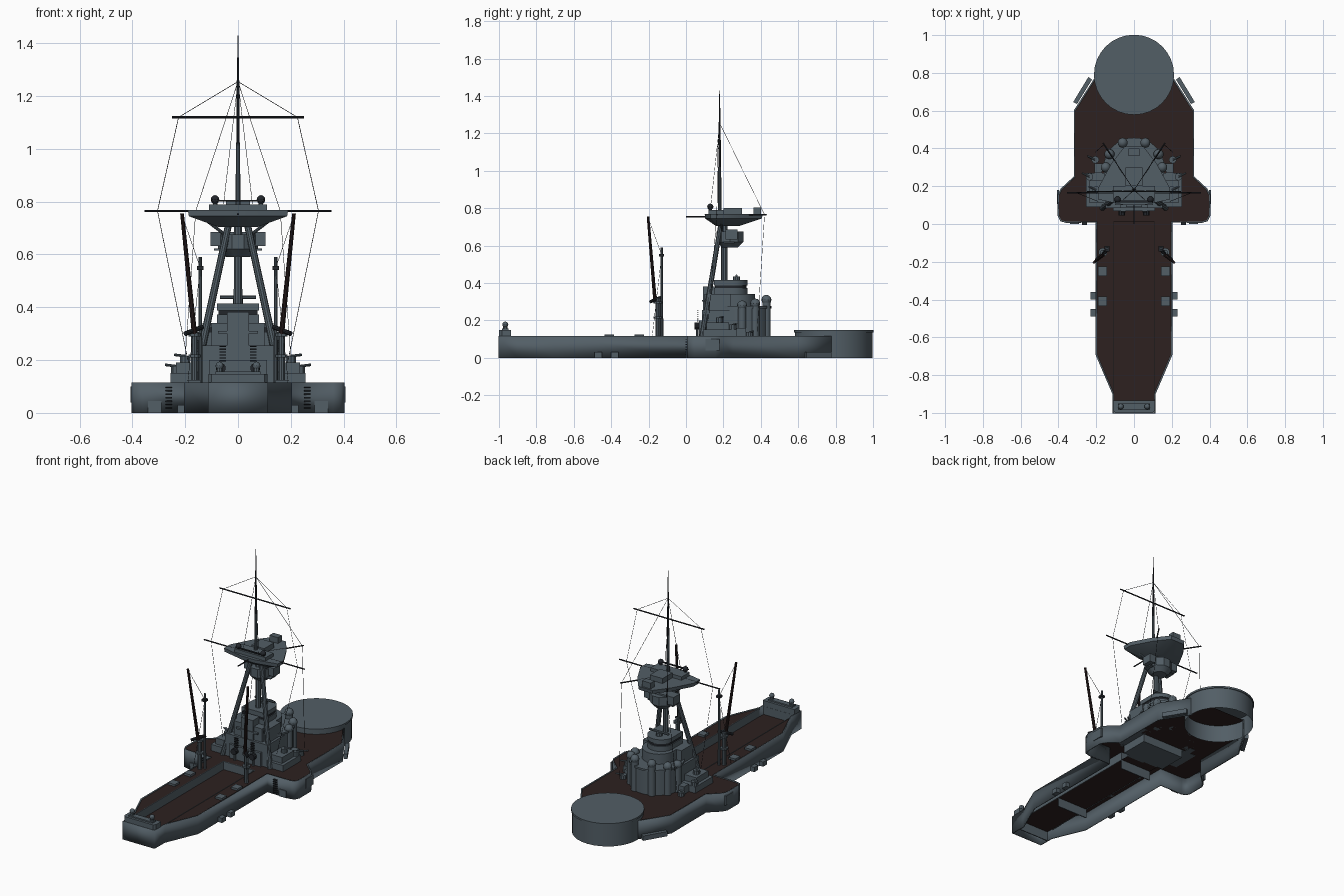
import bpy, bmesh, math
from mathutils import Vector

old = bpy.data.objects.get("Cube")
if old:
    bpy.data.objects.remove(old)


def material(name, rgb):
    m = bpy.data.materials.new(name)
    m.use_nodes = True
    m.diffuse_color = (*rgb, 1)
    m.node_tree.nodes["Principled BSDF"].inputs["Base Color"].default_value = (*rgb, 1)
    return m


GREY = material("naval grey", (0.085, 0.112, 0.132))
DECK = material("dark wood deck", (0.026, 0.015, 0.014))
DARK = material("dark iron", (0.016, 0.019, 0.024))
BOOM = material("dark spar wood", (0.022, 0.012, 0.012))


def finish(name, bm, mat, smooth=True):
    bmesh.ops.recalc_face_normals(bm, faces=bm.faces)
    me = bpy.data.meshes.new(name)
    bm.to_mesh(me)
    bm.free()
    me.materials.append(mat)
    if smooth:
        me.polygons.foreach_set("use_smooth", [True] * len(me.polygons))
        me.set_sharp_from_angle(angle=math.radians(32))
    ob = bpy.data.objects.new(name, me)
    bpy.context.collection.objects.link(ob)
    return ob


def loft(name, loops, mat=GREY, bottom=True, top=True, closed=True):
    """Skin between point loops of equal length, with optional caps."""
    bm = bmesh.new()
    rings = [[bm.verts.new(p) for p in loop] for loop in loops]
    n = len(rings[0])
    for a, b in zip(rings, rings[1:]):
        for i in range(n if closed else n - 1):
            j = (i + 1) % n
            bm.faces.new((a[i], a[j], b[j], b[i]))
    if bottom:
        bm.faces.new(rings[0])
    if top:
        bm.faces.new(rings[-1])
    return finish(name, bm, mat)


def prism(name, pts, z0, z1, mat=GREY, **kw):
    return loft(name, [[(x, y, z) for x, y in pts] for z in (z0, z1)], mat, **kw)


def sheet(name, pts, z, mat):
    bm = bmesh.new()
    bm.faces.new([bm.verts.new((x, y, z)) for x, y in pts])
    return finish(name, bm, mat, False)


def box(name, x0, x1, y0, y1, z0, z1, mat=GREY):
    return prism(name, [(x0, y0), (x1, y0), (x1, y1), (x0, y1)], z0, z1, mat)


def tube(name, p, q, r0, r1=None, mat=GREY, sides=10):
    p, q = Vector(p), Vector(q)
    d = q - p
    bm = bmesh.new()
    bmesh.ops.create_cone(bm, cap_ends=True, segments=sides, radius1=r0,
                          radius2=r0 if r1 is None else r1, depth=d.length)
    bm.transform(d.to_track_quat("Z", "Y").to_matrix().to_4x4())
    bmesh.ops.translate(bm, verts=bm.verts, vec=(p + q) / 2)
    return finish(name, bm, mat)


def ball(name, c, r, mat=GREY):
    bm = bmesh.new()
    bmesh.ops.create_uvsphere(bm, u_segments=10, v_segments=6, radius=r)
    bmesh.ops.translate(bm, verts=bm.verts, vec=c)
    return finish(name, bm, mat)


def wire(name, *pts):
    for a, b in zip(pts, pts[1:]):
        tube(name, a, b, 0.0012, mat=DARK, sides=4)


def mirrored(pts):
    return pts + [(-x, y) for x, y in reversed(pts)]


def d_shape(w, y0, yc, n=16):
    """Square at the back, rounded toward +y."""
    return [(-w, y0), (w, y0)] + [(w * math.cos(math.pi * i / n), yc + w * math.sin(math.pi * i / n))
                                  for i in range(n + 1)]


def circle(cx, cy, r, n=32):
    return [(cx + r * math.cos(math.tau * i / n), cy + r * math.sin(math.tau * i / n)) for i in range(n)]


# Hull: open-bottomed wall with a lip, decks and a sunken centre well
fore = [(0.2, 0.78), (0.315, 0.6), (0.315, 0.25), (0.385, 0.185), (0.4, 0.155), (0.4, 0.045),
        (0.388, 0.018), (0.36, 0.01), (0.2, 0.01)]
aft = [(0.2, -0.69), (0.11, -0.9), (0.11, -1)]
wall = prism("hull_wall", mirrored(fore + aft), 0, 0.116, bottom=False, top=False, closed=False)
solid = wall.modifiers.new("thickness", "SOLIDIFY")
solid.thickness = 0.008
solid.offset = 0
sheet("fore_deck", mirrored(fore), 0.112, DECK)
sheet("well_deck", mirrored([(0.11, -0.94), (0.11, 0.08)]), 0.06, DECK)
for y, z0, z1 in ((-0.94, 0.0, 0.112), (-0.58, 0, 0.058), (0.01, 0, 0.112)):
    box("bulkhead", -0.11, 0.11, y, y + 0.006, z0, z1)

# Turret ring at the bow
prism("turret_ring", circle(0, 0.79, 0.207), 0, 0.138, bottom=False)
prism("turret_ring_lip", circle(0, 0.79, 0.212), 0.136, 0.148)

# Stern house
prism("stern_house", mirrored([(0.112, -0.935), (0.112, -0.985), (0.1, -1)]), 0.11, 0.148)
box("stern_shelf", -0.085, 0.085, -0.985, -0.95, 0.148, 0.156)

for s in (1, -1):
    sheet("side_deck", [(s * 0.11, -0.9), (s * 0.2, -0.69), (s * 0.2, 0.01), (s * 0.11, 0.01)], 0.112, DECK)
    box("well_side", s * 0.108, s * 0.112, -0.94, 0.01, 0.058, 0.114)
    tube("stern_vent", (s * 0.07, -0.966, 0.15), (s * 0.07, -0.966, 0.178), 0.012)
    ball("stern_vent_cap", (s * 0.07, -0.966, 0.178), 0.016)
    # Hull fittings
    prism("bow_fender", [(s * 0.222, 0.765), (s * 0.302, 0.635), (s * 0.322, 0.645), (s * 0.242, 0.778)], 0, 0.03)
    box("sponson_port", s * 0.398, s * 0.408, 0.105, 0.18, 0.04, 0.1)
    for y in (-0.47, -0.38):
        box("side_step", s * 0.2, s * 0.23, y - 0.02, y + 0.02, 0, 0.03)
    for y in (-0.25, -0.41):
        box("deck_hatch", s * 0.142, s * 0.19, y - 0.025, y + 0.025, 0.112, 0.125)
    for i in range(7):
        box("hull_rung", s * 0.25, s * 0.275, -0.004, 0.008, 0.016 + i * 0.013, 0.021 + i * 0.013, DARK)
    box("hull_door", s * 0.29, s * 0.34, 0.001, 0.006, 0, 0.045)

    # Derricks
    x, y = s * 0.165, -0.15
    tube("derrick_post", (x, y, 0.11), (x, y, 0.32), 0.013)
    for z in (0.21, 0.29):
        tube("derrick_collar", (x, y, z), (x, y, z + 0.012), 0.024)
    tube("derrick_boom", (x, y - 0.015, 0.3), (s * 0.212, -0.203, 0.755), 0.01, 0.007, BOOM)
    tube("derrick_foot", (s * 0.2, -0.19, 0.3), (s * 0.135, -0.13, 0.325), 0.009, mat=DARK)
    tube("signal_post", (s * 0.143, -0.13, 0.11), (s * 0.143, -0.13, 0.59), 0.009, 0.006)
    box("signal_lamp", s * 0.13, s * 0.156, -0.145, -0.117, 0.542, 0.556, DARK)
    wire("derrick_wire", (s * 0.212, -0.203, 0.75), (s * 0.143, -0.13, 0.55), (s * 0.19, -0.18, 0.12))

    # Low deck houses and their fittings
    box("side_house", s * 0.13, s * 0.255, 0.09, 0.27, 0.11, 0.152)
    box("side_house_upper", s * 0.13, s * 0.235, 0.11, 0.23, 0.152, 0.19)
    box("side_locker", s * 0.17, s * 0.21, 0.27, 0.32, 0.11, 0.16)
    for gx, gy, z in ((0.235, 0.25, 0.152), (0.2, 0.18, 0.19), (0.205, 0.34, 0.112)):
        tube("gun_mount", (s * gx, gy, z), (s * gx, gy, z + 0.025), 0.02)
        tube("gun_barrel", (s * gx, gy, z + 0.025), (s * (gx + 0.04), gy + 0.02, z + 0.03), 0.005)
    tube("searchlight", (s * 0.065, 0.045, 0.17), (s * 0.065, 0.075, 0.17), 0.019, mat=DARK)
    tube("searchlight_post", (s * 0.065, 0.06, 0.112), (s * 0.065, 0.06, 0.165), 0.007)
    for i in range(6):
        box("house_rung", s * 0.045, s * 0.07, 0.06, 0.068, 0.195 + i * 0.011, 0.199 + i * 0.011, DARK)

    # Tall vents round the conning tower
    for vx, vy, z in ((0.06, 0.43, 0.31), (0.13, 0.37, 0.29), (0.15, 0.3, 0.28)):
        tube("vent", (s * vx, vy, 0.112), (s * vx, vy, z), 0.022, sides=14)
        ball("vent_cowl", (s * vx, vy, z), 0.027)

    # Bridge wings and mast legs
    box("bridge_wing", s * 0.08, s * 0.135, 0.12, 0.24, 0.255, 0.34)
    box("wing_window", s * 0.09, s * 0.125, 0.116, 0.12, 0.305, 0.325, DARK)
    tube("mast_leg", (s * 0.167, 0.085, 0.11), (s * 0.03, 0.19, 0.74), 0.015, 0.013)

    # Lookout fittings
    ball("top_light", (s * 0.087, 0.13, 0.808), 0.017, DARK)
    tube("top_light_post", (s * 0.087, 0.13, 0.76), (s * 0.087, 0.13, 0.8), 0.009)
    tube("lookout_spar", (0, 0.18, 0.765), (s * 0.165, 0.43, 0.765), 0.004, mat=DARK)
    tube("lookout_strut", (s * 0.03, 0.2, 0.66), (s * 0.14, 0.18, 0.745), 0.006)

    # Rigging
    wire("outer_rigging", (0, 0.18, 1.255), (s * 0.225, 0.17, 1.12), (s * 0.305, 0.165, 0.765), (s * 0.19, 0.12, 0.2))
    wire("fore_rigging", (0, 0.18, 1.255), (s * 0.16, 0.42, 0.765), (s * 0.205, 0.38, 0.14))
    wire("inner_rigging", (0, 0.18, 1.255), (s * 0.055, 0.13, 0.79))

# Superstructure tiers
prism("conning_tower", circle(0, 0.295, 0.155), 0.112, 0.27)
prism("conning_tower_lip", circle(0, 0.295, 0.162), 0.264, 0.276)
box("main_house", -0.15, 0.15, 0.085, 0.27, 0.06, 0.255)
box("rear_house", -0.11, 0.11, 0.07, 0.2, 0.06, 0.2)
prism("upper_house", d_shape(0.1, 0.1, 0.27), 0.255, 0.34)
prism("bridge", d_shape(0.08, 0.15, 0.25), 0.34, 0.372)
prism("bridge_window_band", d_shape(0.074, 0.156, 0.25), 0.372, 0.39, DARK)
prism("bridge_roof", d_shape(0.08, 0.15, 0.25), 0.388, 0.415)
box("rear_tower", -0.042, 0.042, 0.09, 0.17, 0.2, 0.382)
box("rear_platform", -0.075, 0.075, 0.085, 0.16, 0.3, 0.31)
tube("rangefinder_post", (0, 0.27, 0.41), (0, 0.27, 0.435), 0.02)
tube("rangefinder", (-0.068, 0.27, 0.438), (0.068, 0.27, 0.438), 0.007)

# Mast: stepped vertical pole
for a, b, r0, r1, m in ((0.11, 0.78, 0.018, 0.016, GREY), (0.78, 1.02, 0.01, 0.008, GREY),
                        (1.02, 1.26, 0.007, 0.005, DARK), (1.26, 1.43, 0.004, 0.002, DARK)):
    y = 0.205 if a < 0.5 else 0.18
    tube("mast", (0, y, a), (0, y, b), r0, r1, m)
tube("upper_yard", (-0.25, 0.172, 1.12), (0.25, 0.172, 1.12), 0.004, mat=DARK)
tube("lower_yard", (-0.355, 0.165, 0.765), (0.355, 0.165, 0.765), 0.004, mat=DARK)
tube("gaff", (0, 0.17, 0.753), (0, 0, 0.753), 0.004, mat=DARK)

# Spotting pod under the lookout
pod = [[(x, y, z) for x, y in circle(0, 0.235, r, 10)]
       for r, z in ((0.045, 0.59), (0.075, 0.62), (0.075, 0.675))]
loft("spotting_pod", pod)
box("pod_wings", -0.105, 0.105, 0.21, 0.275, 0.632, 0.685)
box("pod_ledge", -0.09, 0.09, 0.2, 0.26, 0.615, 0.622)

# Lookout platform: flared delta with boxes on top
delta = mirrored([(0.05, 0.1), (0.19, 0.13), (0.19, 0.19), (0.12, 0.32), (0.05, 0.41)])
flare = [[(x * k, 0.2 + (y - 0.2) * k, z) for x, y in delta]
         for k, z in ((0.4, 0.705), (0.98, 0.745), (1, 0.768))]
loft("lookout_platform", flare)
box("lookout_house", -0.11, 0.11, 0.12, 0.2, 0.765, 0.79)
box("lookout_cabin", -0.045, 0.045, 0.2, 0.3, 0.765, 0.8)
box("lookout_rail", -0.1, 0.1, 0.115, 0.125, 0.8, 0.806, DARK)
box("lookout_bow_box", -0.03, 0.03, 0.36, 0.4, 0.765, 0.805)
